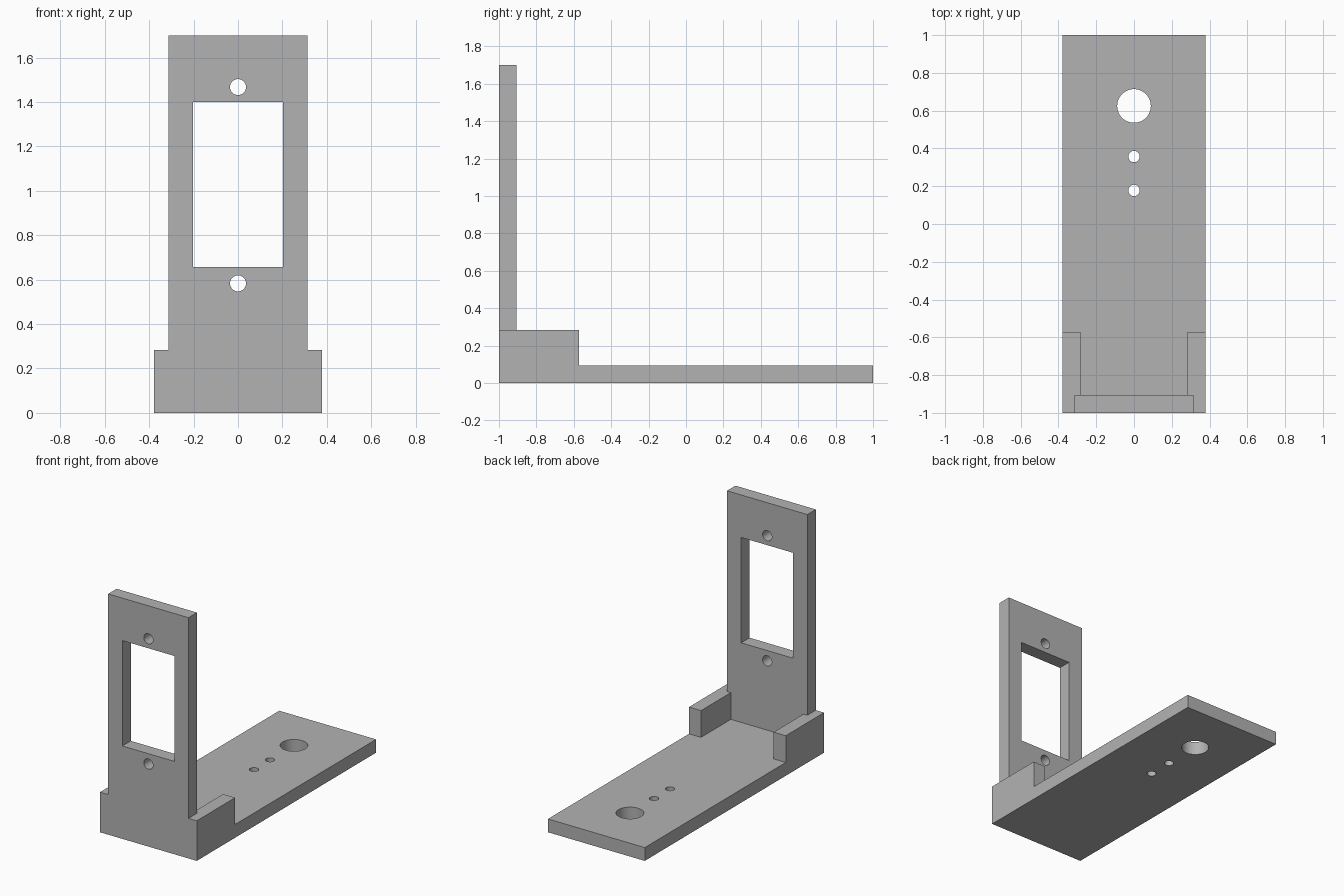
import bpy
from mathutils import Vector

cube = bpy.data.objects.get("Cube")
if cube:
    bpy.data.objects.remove(cube, do_unlink=True)

WIDTH, LENGTH, THICK = 0.378, 1.0, 0.094    # half width, half length, plate thickness
FRONT, INNER = -LENGTH, -LENGTH + THICK     # upright's front and back planes

grey = bpy.data.materials.new("plain grey")
grey.use_nodes = True
colour = (0.45, 0.45, 0.45, 1)
grey.diffuse_color = colour
grey.node_tree.nodes["Principled BSDF"].inputs["Base Color"].default_value = colour


def box(name, low, high):
    low, high = Vector(low), Vector(high)
    bpy.ops.mesh.primitive_cube_add(size=1, location=(low + high) / 2)
    obj = bpy.context.object
    obj.name = name
    obj.scale = high - low
    bpy.ops.object.transform_apply(location=True, rotation=True, scale=True)
    obj.data.materials.append(grey)
    return obj


def drill(name, radius, centre, tilt=0):
    bpy.ops.mesh.primitive_cylinder_add(vertices=48, radius=radius, depth=0.3,
                                        location=centre, rotation=(tilt, 0, 0))
    obj = bpy.context.object
    obj.name = name
    obj.data.materials.append(grey)
    return obj


def combine(target, tool, operation):
    mod = target.modifiers.new(tool.name, "BOOLEAN")
    mod.operation, mod.solver, mod.object = operation, "EXACT", tool
    bpy.context.view_layer.objects.active = target
    bpy.ops.object.modifier_apply(modifier=mod.name)
    bpy.data.objects.remove(tool, do_unlink=True)


# Long base plate
bracket = box("mounting_bracket", (-WIDTH, FRONT, 0), (WIDTH, LENGTH, THICK))

# Low side cheeks at the front corners
for name, side in (("left_cheek", 1), ("right_cheek", -1)):
    xs = sorted((side * (WIDTH - THICK), side * WIDTH))
    cheek = box(name, (xs[0], FRONT, 0), (xs[1], -0.573, 0.283))
    combine(bracket, cheek, "UNION")

# Upright front plate
upright = box("upright", (-0.314, FRONT, 0), (0.314, INNER, 1.70))
combine(bracket, upright, "UNION")

# Rectangular window with a screw hole above and below
window = box("window", (-0.203, FRONT - 0.1, 0.656), (0.203, INNER + 0.1, 1.40))
combine(bracket, window, "DIFFERENCE")
for z in (0.583, 1.467):
    hole = drill("screw_hole", 0.036, (0, (FRONT + INNER) / 2, z), tilt=1.5707963)
    combine(bracket, hole, "DIFFERENCE")

# Large and small holes through the base
for y, radius in ((0.625, 0.089), (0.357, 0.03), (0.178, 0.03)):
    hole = drill("base_hole", radius, (0, y, THICK / 2))
    combine(bracket, hole, "DIFFERENCE")

# Keep flat faces crisp and hole walls smooth
bpy.ops.object.select_all(action="DESELECT")
bracket.select_set(True)
bpy.context.view_layer.objects.active = bracket
bpy.ops.object.shade_smooth_by_angle()
